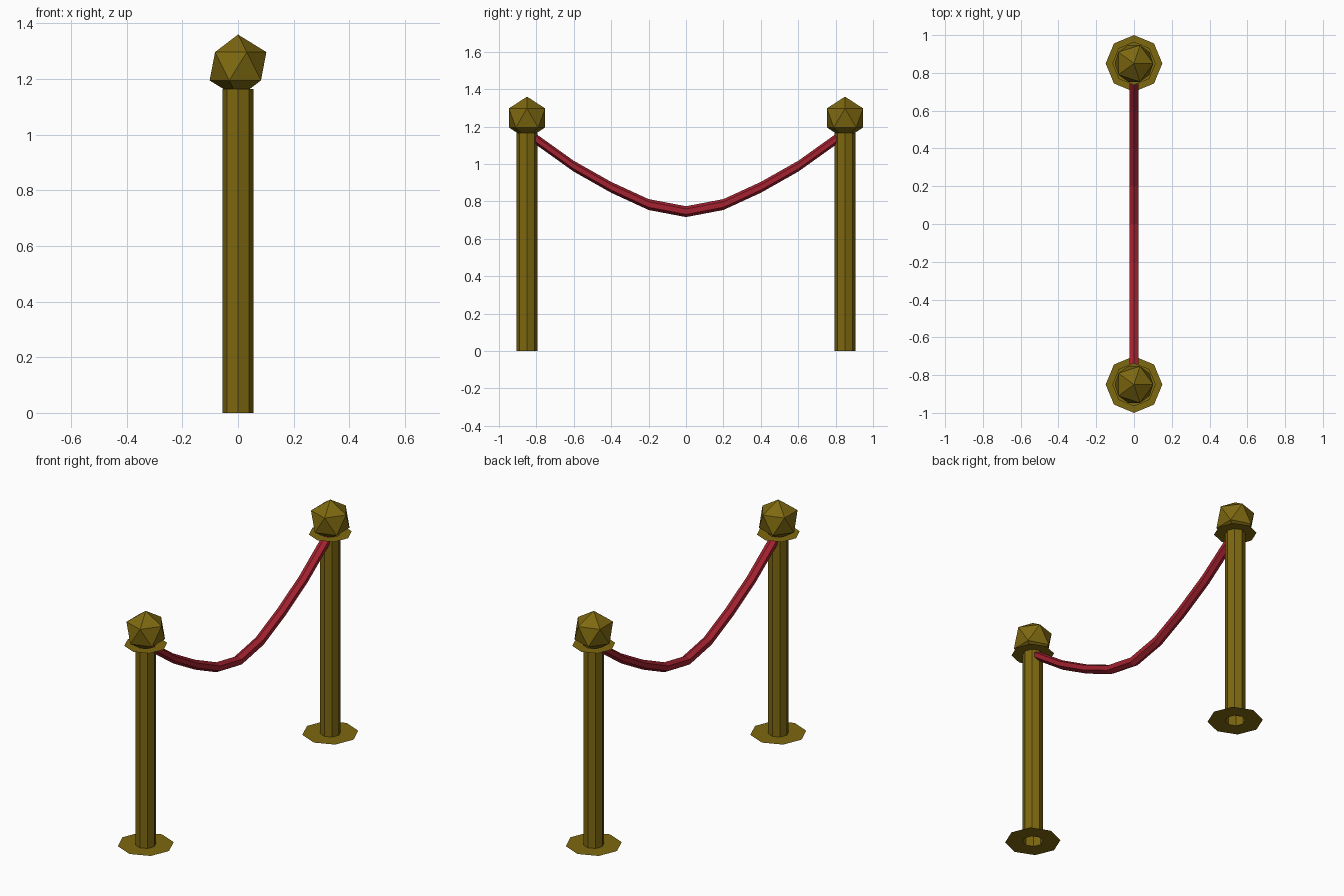
import bpy, bmesh, math

if "Cube" in bpy.data.objects:
    bpy.data.objects.remove(bpy.data.objects["Cube"])


def material(name, color):
    m = bpy.data.materials.new(name)
    m.diffuse_color = (*color, 1.0)
    m.use_nodes = True
    m.node_tree.nodes["Principled BSDF"].inputs["Base Color"].default_value = m.diffuse_color
    return m


def mesh_object(name, bm, mat):
    me = bpy.data.meshes.new(name)
    bm.to_mesh(me)
    bm.free()
    me.materials.append(mat)
    ob = bpy.data.objects.new(name, me)
    bpy.context.collection.objects.link(ob)
    return ob


def skin_rings(bm, rings):
    """Join successive vertex rings with quads."""
    rings = [[bm.verts.new(p) for p in ring] for ring in rings]
    n = len(rings[0])
    for a, b in zip(rings, rings[1:]):
        for i in range(n):
            j = (i + 1) % n
            bm.faces.new((a[i], a[j], b[j], b[i]))
    return rings


brass = material("brass", (0.207, 0.138, 0.005))
red = material("rope red", (0.366, 0.016, 0.029))

# Stand profile (radius, height): flat base plate, post, flat collar
PROFILE = [(0.15, 0.0), (0.055, 0.0), (0.055, 1.165), (0.115, 1.165)]

for side, y in (("front", -0.85), ("back", 0.85)):
    # Eight-sided post with its base and collar
    bm = bmesh.new()
    angles = [math.tau * i / 8 for i in range(8)]
    skin_rings(bm, [[(r * math.cos(a), r * math.sin(a), z) for a in angles]
                    for r, z in PROFILE])
    mesh_object(side + "_post", bm, brass).location = (0, y, 0)

    # Faceted finial
    bm = bmesh.new()
    bmesh.ops.create_icosphere(bm, subdivisions=1, radius=0.114)
    mesh_object(side + "_finial", bm, brass).location = (0, y, 1.246)

# Sagging six-sided rope, mirrored about the middle
half = [(0.0, 0.745), (0.2, 0.783), (0.4, 0.875), (0.6, 0.988), (0.81, 1.138)]
path = [(-y, z) for y, z in reversed(half[1:])] + half
hexagon = [math.pi / 2 + math.tau * i / 6 for i in range(6)]
bm = bmesh.new()
rings = skin_rings(bm, [[(0.029 * math.cos(a), y, z + 0.029 * math.sin(a))
                         for a in hexagon] for y, z in path])
bm.faces.new(rings[0])
bm.faces.new(rings[-1])
bmesh.ops.recalc_face_normals(bm, faces=bm.faces)
mesh_object("rope", bm, red)
